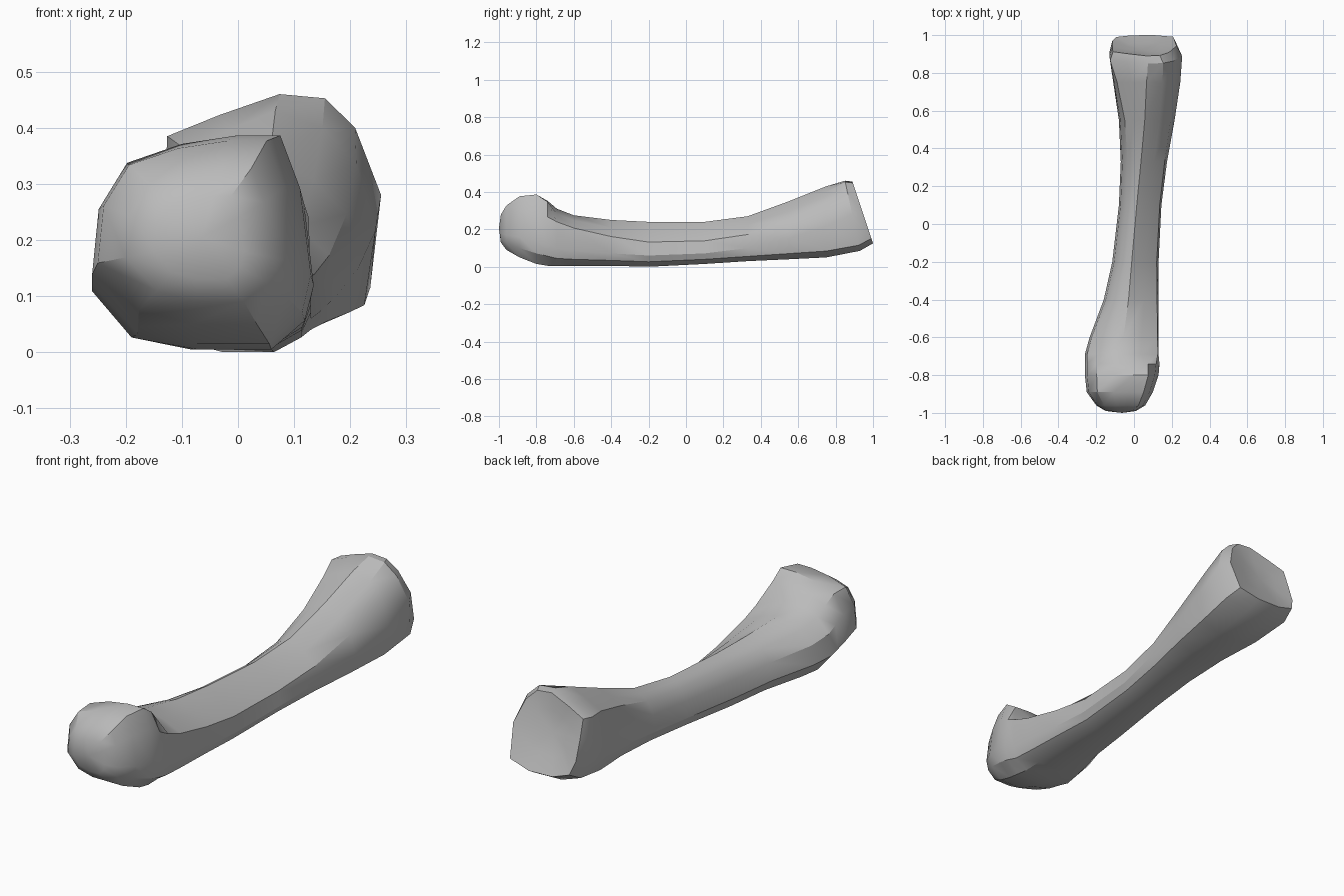
import bpy
import bmesh
import math
from mathutils import Vector

default_cube = bpy.data.objects.get("Cube")
if default_cube:
    bpy.data.objects.remove(default_cube, do_unlink=True)

# Matching outlines in unit boxes (across, up), clockwise from the lower left side
FRONT_KNOB = [(0, .33), (.03, .64), (.16, .86), (.41, .95), (.66, .99), (.86, .99),
              (.95, .74), (1, .33), (.96, .15), (.81, 0), (.48, 0), (.21, .08)]
NECK = [(0, .34), (.03, .66), (.18, .87), (.34, .96), (.5, 1), (.76, .91),
        (.99, .77), (1, .3), (.96, .13), (.8, 0), (.45, 0), (.18, .07)]
SHAFT = [(0, .27), (.04, .6), (.17, .84), (.3, .94), (.42, 1), (.72, .78),
         (.96, .55), (1, .25), (.93, .11), (.73, 0), (.36, 0), (.1, .08)]
BACK_KNOB = [(0, .27), (0, .55), (.01, .8), (.25, .9), (.53, 1), (.74, .98),
             (.88, .84), (1, .52), (.95, .08), (.65, 0), (.3, .01), (.06, .09)]
OUTLINES = [FRONT_KNOB, NECK, SHAFT, BACK_KNOB]

# Stations: y, left, right, bottom, top, outline blend (front, neck, shaft, back)
STATIONS = [
    (-.99, -.15, .01, .13, .28, 0),
    (-.96, -.2, .06, .09, .33, 0),
    (-.89, -.25, .1, .05, .38, 0),
    (-.8, -.26, .13, .015, .39, 0),
    (-.74, -.26, .135, .005, .355, .15),
    (-.69, -.26, .13, .005, .31, 1),
    (-.6, -.235, .13, .005, .275, 1.1),
    (-.4, -.16, .13, .005, .25, 1.6),
    (-.2, -.115, .13, 0, .24, 2),
    (.1, -.08, .145, .015, .24, 2),
    (.33, -.07, .175, .03, .27, 2.15),
    (.55, -.08, .215, .04, .35, 2.4),
    (.75, -.11, .245, .05, .43, 2.7),
]


def lerp(a, b, t):
    return a + (b - a) * t


def outline_ring(bm, left, right, bottom, top, blend, y_at):
    """Add one loop of vertices; y_at gives the depth for each height."""
    first = min(int(blend), len(OUTLINES) - 2)
    ring = []
    for a, b in zip(OUTLINES[first], OUTLINES[first + 1]):
        u = lerp(a[0], b[0], blend - first)
        v = lerp(a[1], b[1], blend - first)
        z = lerp(bottom, top, v)
        ring.append(bm.verts.new((lerp(left, right, u), y_at(z), z)))
    return ring


def bridge(bm, first, second):
    count = len(first)
    for i in range(count):
        j = (i + 1) % count
        bm.faces.new((first[i], first[j], second[j], second[i]))


def fan(bm, ring, offset):
    """Close a ring with a centre point pushed along y."""
    centre = sum((v.co for v in ring), Vector()) / len(ring)
    hub = bm.verts.new(centre + Vector((0, offset, 0)))
    for i, vert in enumerate(ring):
        bm.faces.new((vert, ring[(i + 1) % len(ring)], hub))


bm = bmesh.new()

# Shaft and front knob
rings = [outline_ring(bm, *box, lambda z, y=y: y) for y, *box in STATIONS]

# Slanted back knob: widest loop, then the rim of the joint face
rings.append(outline_ring(bm, -.13, .255, .085, .46, 3,
                          lambda z: lerp(.93, .85, (z - .085) / .375)))
rings.append(outline_ring(bm, -.115, .225, .125, .455, 3,
                          lambda z: lerp(1, .89, (z - .125) / .33)))

# Dished joint face
rim = rings[-1]
middle = sum((v.co for v in rim), Vector()) / len(rim)
dish = [bm.verts.new(v.co.lerp(middle, .45) + Vector((0, -.015, 0))) for v in rim]
rings.append(dish)

for first, second in zip(rings, rings[1:]):
    bridge(bm, first, second)
fan(bm, rings[0], -.01)
fan(bm, dish, -.008)
bmesh.ops.recalc_face_normals(bm, faces=bm.faces)

mesh = bpy.data.meshes.new("long_bone")
bm.to_mesh(mesh)
bm.free()
bone = bpy.data.objects.new("long_bone", mesh)
bpy.context.collection.objects.link(bone)

# Plain grey surface
grey = bpy.data.materials.new("bone_grey")
grey.use_nodes = True
colour = (.5, .5, .5, 1)
grey.diffuse_color = colour
grey.node_tree.nodes["Principled BSDF"].inputs["Base Color"].default_value = colour
mesh.materials.append(grey)

# Smooth shading with crisp ridges
bpy.ops.object.select_all(action="DESELECT")
bone.select_set(True)
bpy.context.view_layer.objects.active = bone
bpy.ops.object.shade_smooth_by_angle(angle=math.radians(30))
